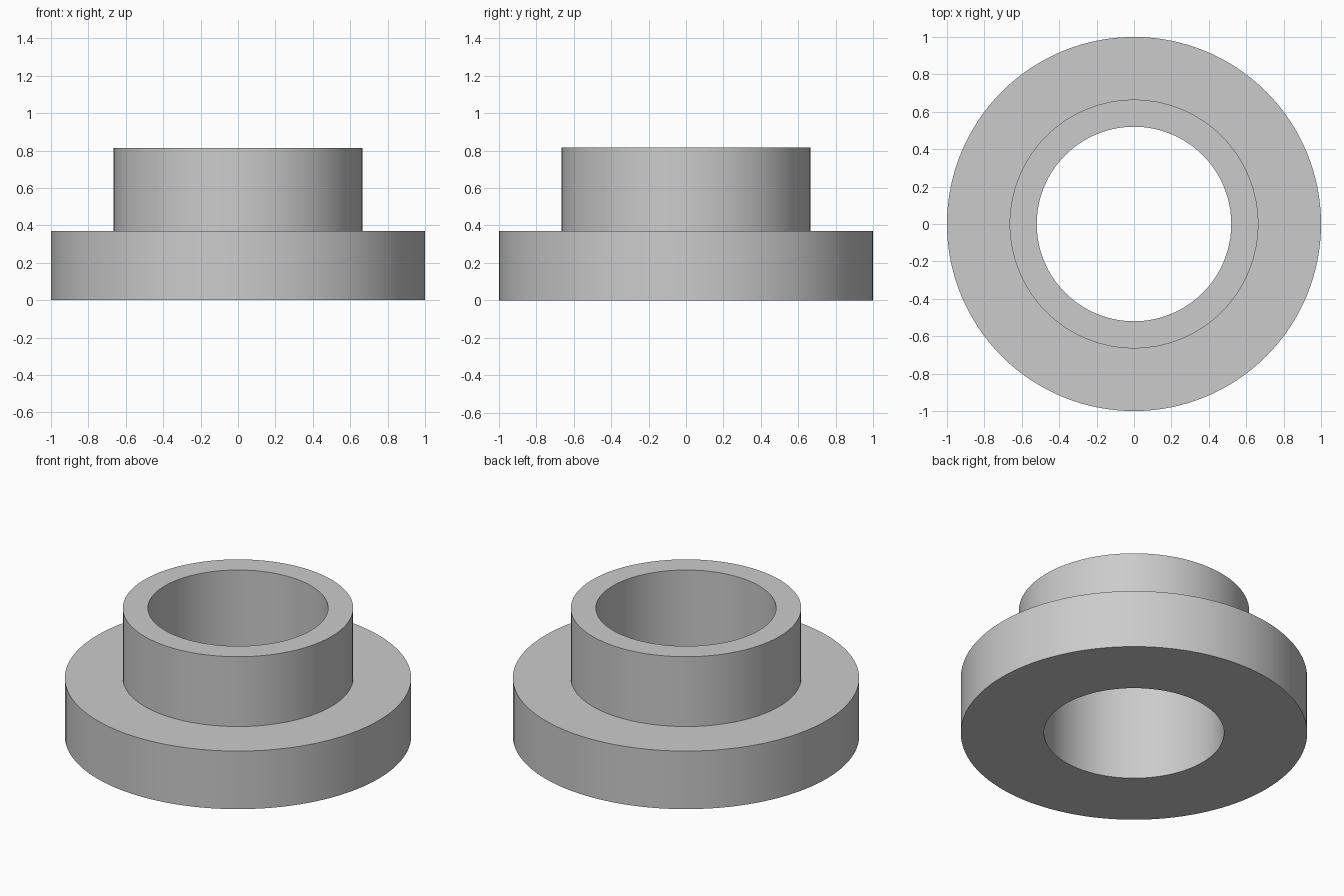
import bpy
import bmesh
from math import cos, sin, tau

cube = bpy.data.objects.get("Cube")
if cube:
    bpy.data.objects.remove(cube, do_unlink=True)

SEGMENTS = 128
BORE, COLLAR, FLANGE = 0.52, 0.665, 1.0
FLANGE_TOP, COLLAR_TOP = 0.37, 0.815

grey = bpy.data.materials.new("plain grey")
grey.use_nodes = True
colour = (0.6, 0.6, 0.6, 1)
grey.diffuse_color = colour
grey.node_tree.nodes["Principled BSDF"].inputs["Base Color"].default_value = colour


def lathe(name, profile, material):
    """Revolve a closed (radius, height) profile around z."""
    bm = bmesh.new()
    rings = [[bm.verts.new((r * cos(tau * i / SEGMENTS), r * sin(tau * i / SEGMENTS), z))
              for i in range(SEGMENTS)] for r, z in profile]
    for a, b in zip(rings, rings[1:] + rings[:1]):
        for i in range(SEGMENTS):
            j = (i + 1) % SEGMENTS
            bm.faces.new((a[i], a[j], b[j], b[i]))
    bmesh.ops.recalc_face_normals(bm, faces=bm.faces)
    mesh = bpy.data.meshes.new(name)
    bm.to_mesh(mesh)
    bm.free()
    mesh.materials.append(material)
    obj = bpy.data.objects.new(name, mesh)
    bpy.context.collection.objects.link(obj)
    return obj


# Flanged bushing: wide base flange, narrower collar, straight through bore
bushing = lathe("flanged_bushing", [
    (BORE, 0), (FLANGE, 0), (FLANGE, FLANGE_TOP),
    (COLLAR, FLANGE_TOP), (COLLAR, COLLAR_TOP), (BORE, COLLAR_TOP),
], grey)

# Smooth walls with crisp rims
bpy.ops.object.select_all(action="DESELECT")
bushing.select_set(True)
bpy.context.view_layer.objects.active = bushing
bpy.ops.object.shade_smooth_by_angle()
